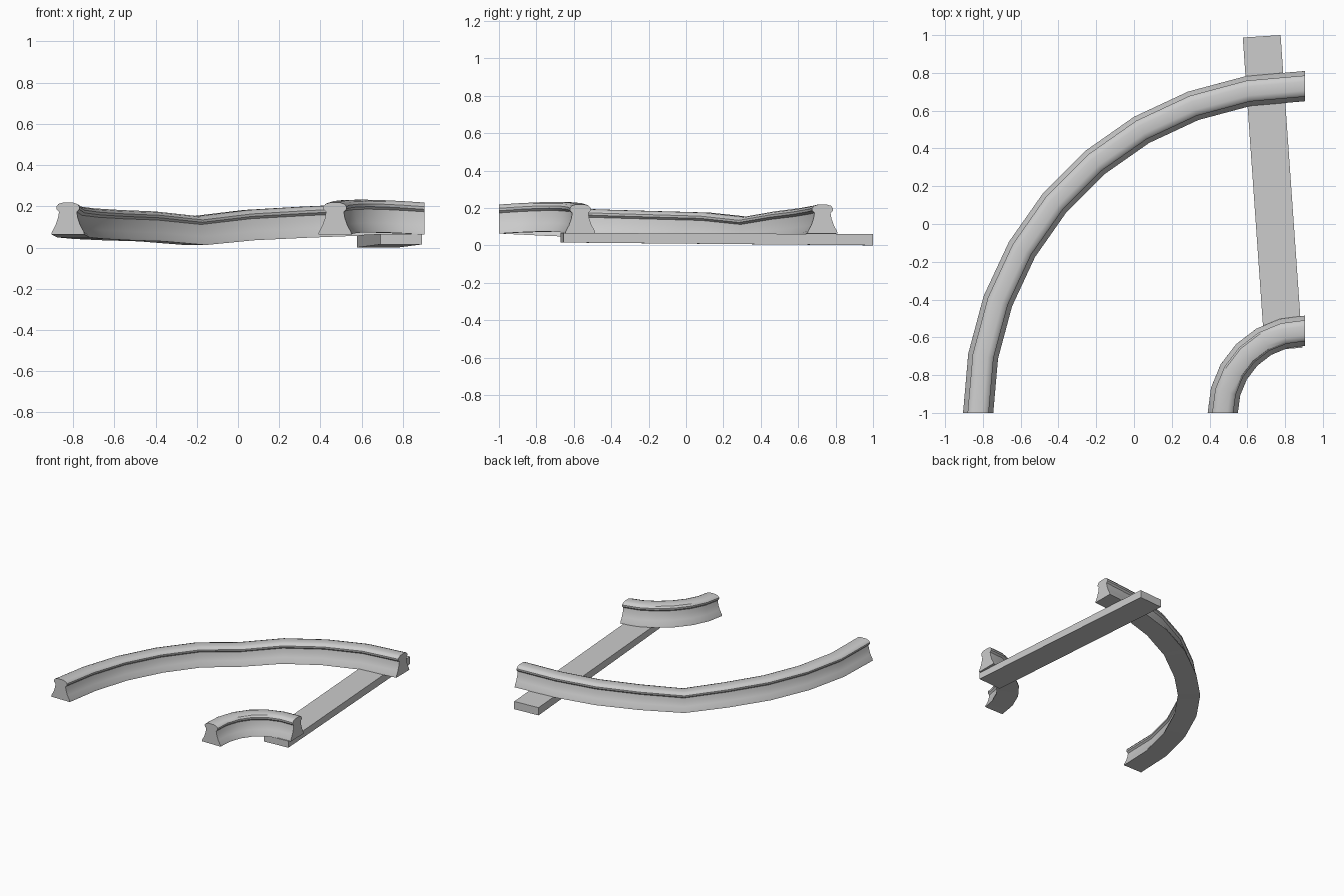
import bpy, bmesh, math

if "Cube" in bpy.data.objects:
    bpy.data.objects.remove(bpy.data.objects["Cube"])

# Half cross-section of the rail: (offset from centre, height above base)
HALF = [(0.080, 0.0), (0.078, 0.012), (0.060, 0.045), (0.048, 0.080), (0.043, 0.110),
        (0.055, 0.122), (0.056, 0.135), (0.046, 0.148), (0.024, 0.155)]
PROFILE = HALF + [(-o, h) for o, h in reversed(HALF)]
CX, CY, BASE = 0.905, -1.0, 0.063


def finish(name, bm):
    bmesh.ops.recalc_face_normals(bm, faces=bm.faces)
    mesh = bpy.data.meshes.new(name)
    bm.to_mesh(mesh)
    bm.free()
    obj = bpy.data.objects.new(name, mesh)
    bpy.context.collection.objects.link(obj)
    return obj


def curved_rail(name, radius, sag):
    """Sweep the profile through a quarter turn, one station per sag value."""
    bm = bmesh.new()
    rings = []
    for i, dz in enumerate(sag):
        a = math.radians(90) * i / (len(sag) - 1)
        ring = []
        for o, h in PROFILE:
            r = radius + o
            z = BASE + h + dz * (0.77 + 0.23 * h / 0.155)
            ring.append(bm.verts.new((CX - r * math.cos(a), CY + r * math.sin(a), z)))
        rings.append(ring)
    n = len(PROFILE)
    for r0, r1 in zip(rings, rings[1:]):
        for k in range(n):
            j = (k + 1) % n
            bm.faces.new((r0[k], r0[j], r1[j], r1[k]))
    bm.faces.new(rings[0])
    bm.faces.new(rings[-1])
    obj = finish(name, bm)
    bpy.ops.object.select_all(action='DESELECT')
    obj.select_set(True)
    bpy.context.view_layer.objects.active = obj
    bpy.ops.object.shade_smooth_by_angle(angle=math.radians(35))
    return obj


# Rails: long outer one sags, short inner one bulges slightly
curved_rail("outer_rail", 1.73, [0, -0.018, -0.028, -0.036, -0.043, -0.066,
                                 -0.036, -0.020, -0.006, 0])
curved_rail("inner_rail", 0.435, [0, 0.007, 0.012, 0.014, 0.012, 0.007, 0])

# Wooden cross tie, slightly skewed and tapered
bm = bmesh.new()
bmesh.ops.create_cube(bm, size=2)
for v in bm.verts:
    right, back, top = v.co.x > 0, v.co.y > 0, v.co.z > 0
    if back:
        v.co.xy = (0.776, 1.0) if right else (0.576, 0.987)
        v.co.z = 0.060 if top else 0.0
    else:
        v.co.xy = (0.892, -0.655) if right else (0.692, -0.670)
        v.co.z = 0.066 if top else 0.015
finish("cross_tie", bm)
